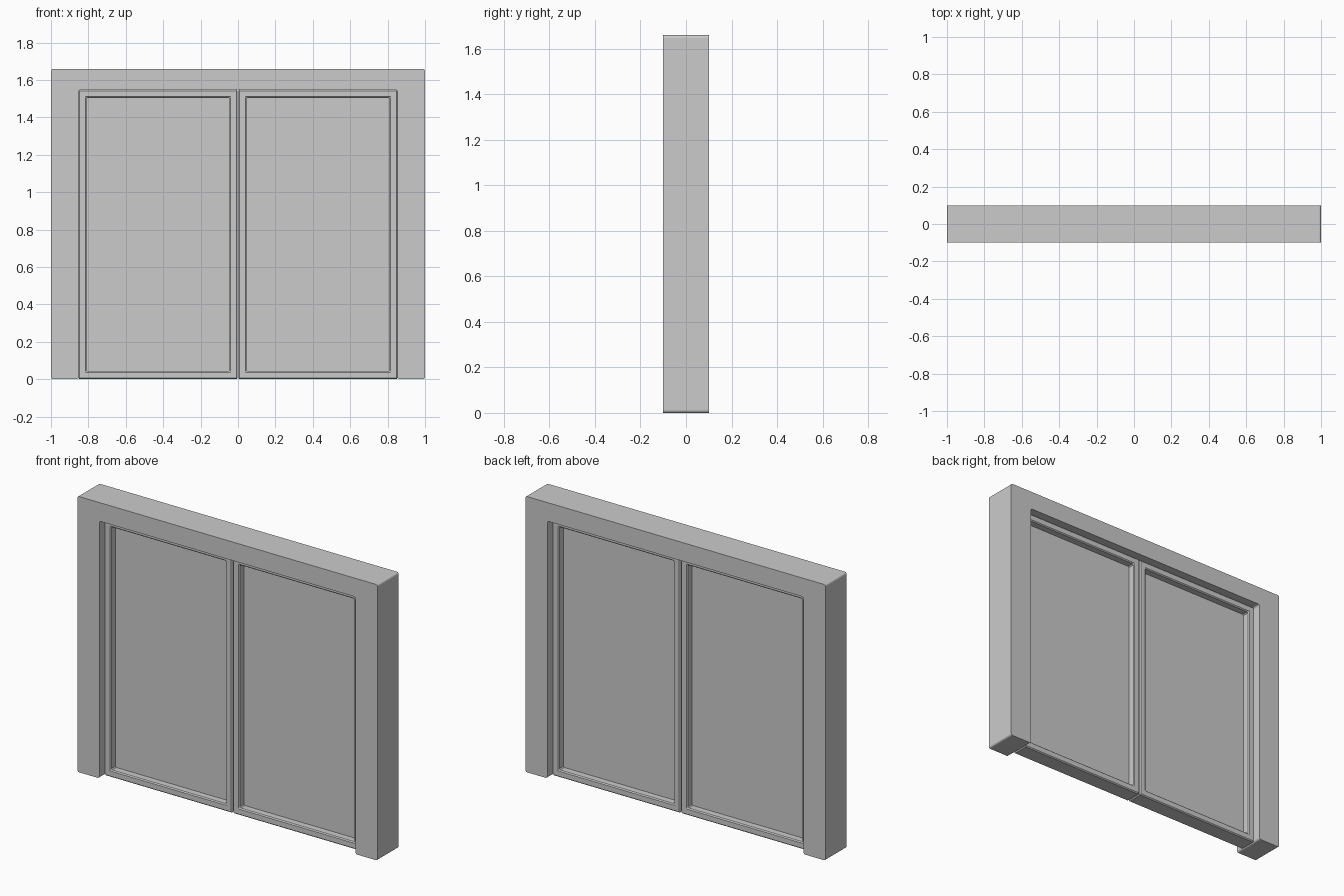
import bpy, bmesh

if "Cube" in bpy.data.objects:
    bpy.data.objects.remove(bpy.data.objects["Cube"])

def finish(name, bm):
    bmesh.ops.recalc_face_normals(bm, faces=bm.faces)
    me = bpy.data.meshes.new(name)
    bm.to_mesh(me)
    bm.free()
    ob = bpy.data.objects.new(name, me)
    bpy.context.collection.objects.link(ob)
    return ob

def ring(name, x0, x1, z0, z1, border, depth):
    # rectangular door frame with an opening, centred on y = 0
    bm = bmesh.new()
    loops = []
    for b, y in ((0, -depth), (border, -depth), (border, depth), (0, depth)):
        loops.append([bm.verts.new(p) for p in (
            (x0 + b, y, z0 + b), (x1 - b, y, z0 + b),
            (x1 - b, y, z1 - b), (x0 + b, y, z1 - b))])
    for k in range(4):
        a, c = loops[k], loops[(k + 1) % 4]
        for i in range(4):
            j = (i + 1) % 4
            bm.faces.new((a[i], a[j], c[j], c[i]))
    ob = finish(name, bm)
    mod = ob.modifiers.new("edge_bevel", 'BEVEL')
    mod.width = 0.006
    mod.segments = 1
    return ob

def box(name, x0, x1, y0, y1, z0, z1):
    bm = bmesh.new()
    bmesh.ops.create_cube(bm, size=1)
    for v in bm.verts:
        v.co = ((x0 + x1) / 2 + v.co.x * (x1 - x0),
                (y0 + y1) / 2 + v.co.y * (y1 - y0),
                (z0 + z1) / 2 + v.co.z * (z1 - z0))
    return finish(name, bm)

# Outer surround: upside-down U profile, corners rounded along the depth only
W, H, IW, IH, D = 1.0, 1.66, 0.853, 1.548, 0.1
profile = [(-W, 0), (-IW, 0), (-IW, IH), (IW, IH), (IW, 0), (W, 0), (W, H), (-W, H)]
bm = bmesh.new()
front = [bm.verts.new((x, -D, z)) for x, z in profile]
back = [bm.verts.new((x, D, z)) for x, z in profile]
bm.faces.new(front)
bm.faces.new(back[::-1])
corners = []
for i in range(len(profile)):
    j = (i + 1) % len(profile)
    bm.faces.new((front[i], back[i], back[j], front[j]))
for a, b in zip(front, back):
    corners.append(bm.edges.get((a, b)))
bmesh.ops.bevel(bm, geom=corners, offset=0.012, segments=3, profile=0.5, affect='EDGES')
finish("surround", bm)

# Two door leaves, each a beveled frame around a thin recessed panel
for side, x0, x1 in (("left", -0.853, -0.002), ("right", 0.002, 0.853)):
    ring(side + "_door_frame", x0, x1, 0.0, 1.548, 0.043, 0.053)
    box(side + "_door_panel", x0 + 0.03, x1 - 0.03, -0.008, 0.008, 0.03, 1.518)
